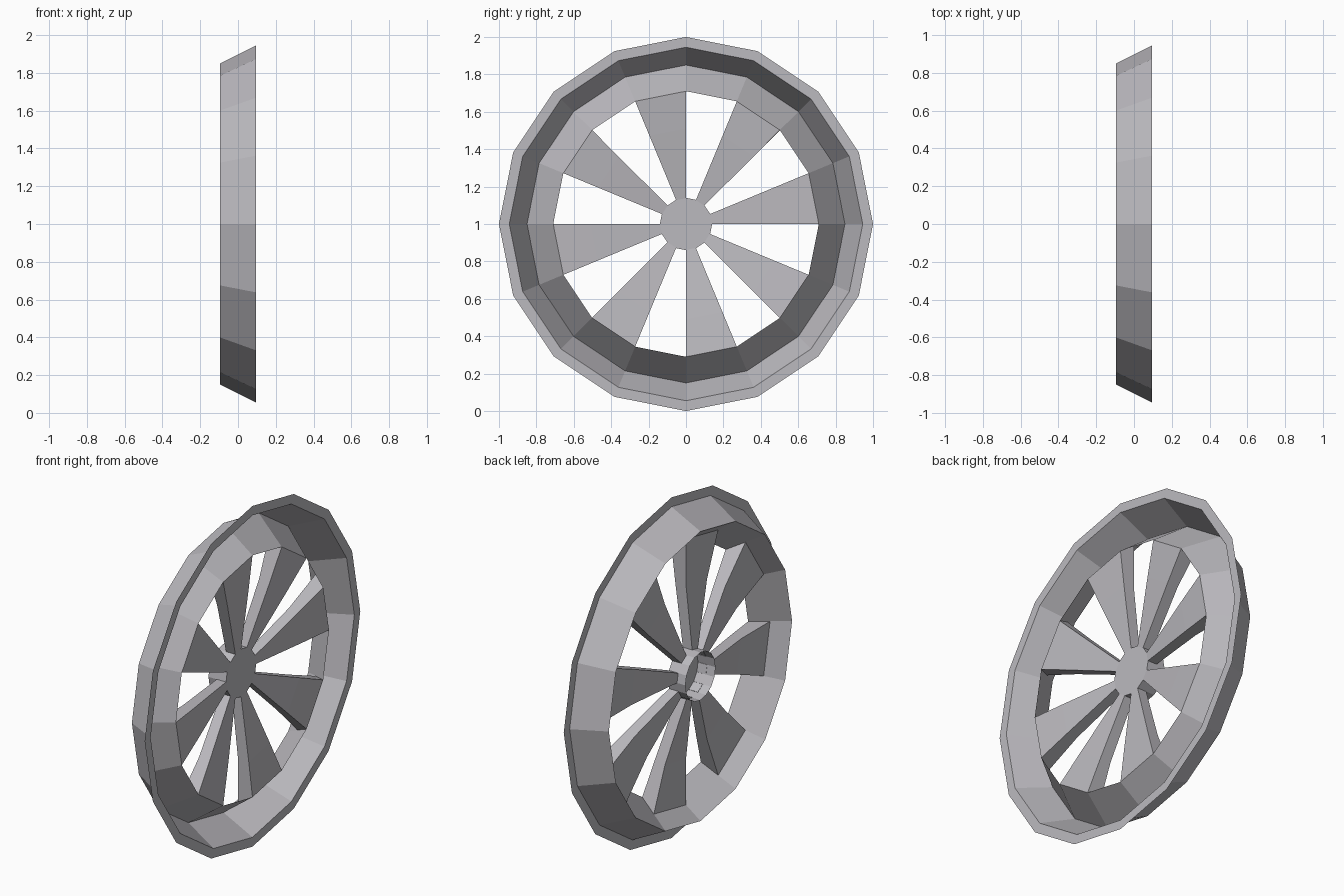
import bpy, math

if "Cube" in bpy.data.objects:
    bpy.data.objects.remove(bpy.data.objects["Cube"])

N = 16            # sides of the wheel
STEP = 2 * math.pi / N
X = 0.094         # half width of the wheel

metal = bpy.data.materials.new("light grey metal")
metal.diffuse_color = (0.50, 0.49, 0.52, 1)
metal.use_nodes = True
metal.node_tree.nodes["Principled BSDF"].inputs["Base Color"].default_value = metal.diffuse_color


def point(x, r, i):
    """Point at radius r on wheel spoke line i, axle along x."""
    a = i * STEP
    return (x, r * math.cos(a), 1 + r * math.sin(a))


def add_object(name, verts, faces):
    me = bpy.data.meshes.new(name)
    me.from_pydata(verts, [], faces)
    me.materials.append(metal)
    me.update()
    ob = bpy.data.objects.new(name, me)
    bpy.context.collection.objects.link(ob)
    return ob


def lathe(name, profile, cap=False):
    """Revolve an (x, r) profile round the axle; optionally cap the first ring."""
    verts = [point(x, r, i) for x, r in profile for i in range(N)]
    faces = []
    for k in range(len(profile) - 1):
        for i in range(N):
            j = (i + 1) % N
            faces.append((k * N + i, (k + 1) * N + i, (k + 1) * N + j, k * N + j))
    if cap:
        faces.append(tuple(range(N)))
    return add_object(name, verts, faces)


# rim: flat flange, barrel tapering to the back, inner cone returning to the front
lathe("rim", [(X, 1.0), (X, 0.945), (-X, 0.85), (X, 0.71)])

# hub: front disc with an open-backed wall
lathe("hub", [(0.02, 0.14), (-X, 0.14)], cap=True)

# spokes: bent bars, each one side of the wheel wide
front = [(0.02, 0.138), (0.07, 0.51), (X, 0.71)]
back = [(-0.04, 0.138), (0.0, 0.51), (0.0, 0.78)]
loop = front + back[::-1]
M = len(loop)
for s in range(8):
    i = 2 * s
    verts = [point(x, r, i + d) for d in (0, 1) for x, r in loop]
    faces = []
    for k in (0, 1, 3, 4):                     # front and back faces
        faces.append((k, k + 1, M + k + 1, M + k))
    for a, b, c, d in ((0, 1, 4, 5), (1, 2, 3, 4)):   # side walls
        faces.append((d, c, b, a))
        faces.append((M + a, M + b, M + c, M + d))
    add_object("spoke_%d" % (s + 1), verts, faces)
